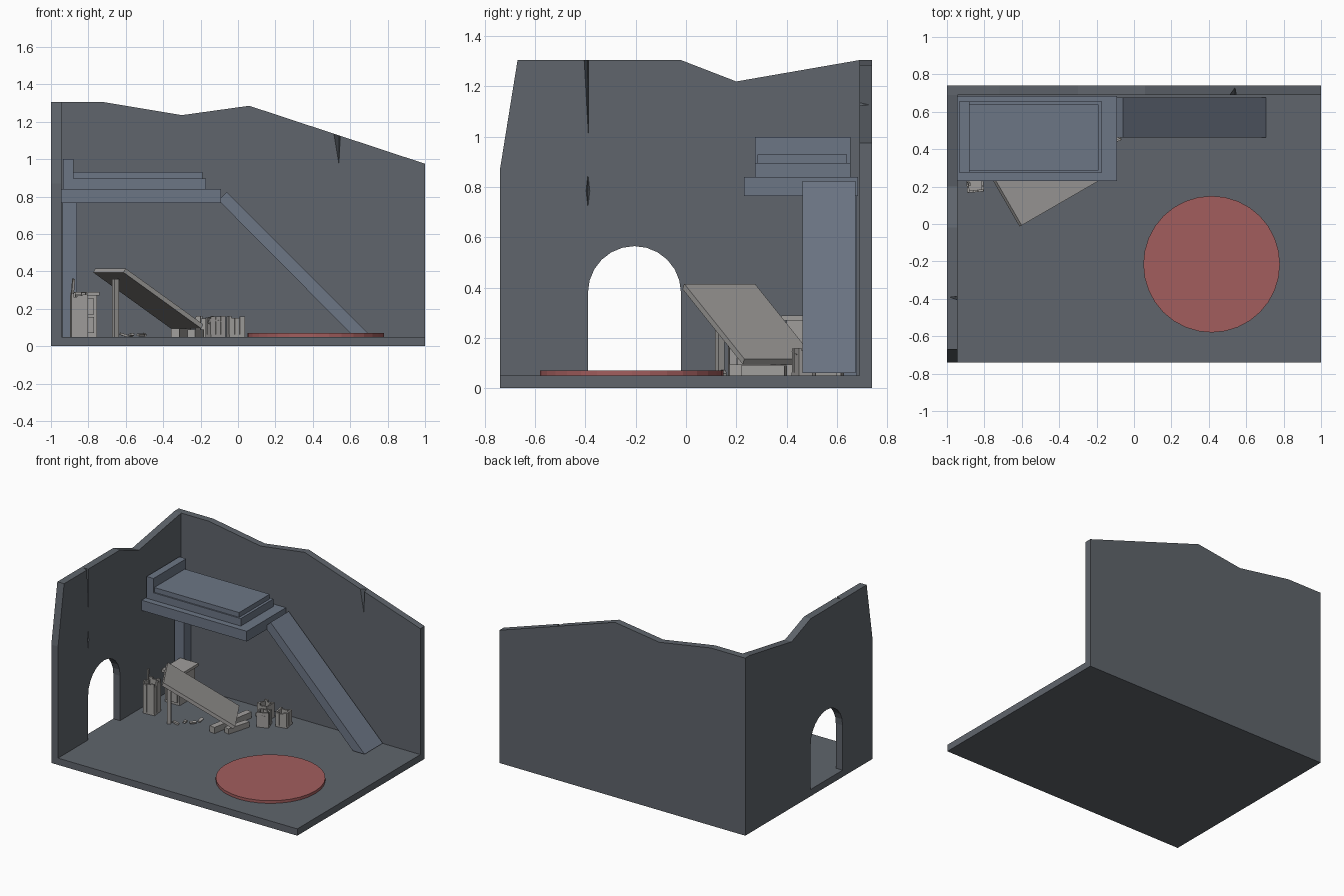
import bpy, bmesh, math, random
from mathutils import Vector, Matrix, Euler

if "Cube" in bpy.data.objects:
    bpy.data.objects.remove(bpy.data.objects["Cube"])

random.seed(4)


def material(name, r, g, b):
    m = bpy.data.materials.new(name)
    m.diffuse_color = (r, g, b, 1)
    m.use_nodes = True
    m.node_tree.nodes["Principled BSDF"].inputs["Base Color"].default_value = m.diffuse_color
    return m


STONE = material("stone", 0.115, 0.13, 0.15)
BLUE = material("slate_blue", 0.15, 0.18, 0.235)
RED = material("rug_red", 0.36, 0.11, 0.11)
WOOD = material("old_wood", 0.35, 0.34, 0.33)


def finish(name, bm, mat=None):
    bmesh.ops.recalc_face_normals(bm, faces=bm.faces)
    me = bpy.data.meshes.new(name)
    bm.to_mesh(me)
    bm.free()
    ob = bpy.data.objects.new(name, me)
    bpy.context.collection.objects.link(ob)
    if mat:
        me.materials.append(mat)
    return ob


def add_block(bm, centre, size, rot=(0, 0, 0)):
    m = Matrix.LocRotScale(Vector(centre), Euler(rot), Vector(size))
    bmesh.ops.create_cube(bm, size=1, matrix=m)


def block(name, centre, size, mat, rot=(0, 0, 0)):
    bm = bmesh.new()
    add_block(bm, centre, size, rot)
    return finish(name, bm, mat)


def box(name, x, y, z, mat):
    c = [(a + b) / 2 for a, b in (x, y, z)]
    s = [b - a for a, b in (x, y, z)]
    return block(name, c, s, mat)


def prism(name, points, along, offset, depth, mat):
    """Extrude a flat outline (horizontal, z) along the x or y axis."""
    bm = bmesh.new()
    vs = [bm.verts.new((offset, h, z) if along == "x" else (h, offset, z)) for h, z in points]
    face = bm.faces.new(vs)
    ext = bmesh.ops.extrude_face_region(bm, geom=[face])["geom"]
    move = (depth, 0, 0) if along == "x" else (0, depth, 0)
    bmesh.ops.translate(bm, vec=move, verts=[g for g in ext if isinstance(g, bmesh.types.BMVert)])
    return finish(name, bm, mat)


def carve(wall, points):
    """Cut a convex crack out of a wall."""
    bm = bmesh.new()
    bmesh.ops.convex_hull(bm, input=[bm.verts.new(p) for p in points])
    cutter = finish("crack_cutter", bm)
    cutter.hide_render = True
    mod = wall.modifiers.new("crack", "BOOLEAN")
    mod.object, mod.operation, mod.solver = cutter, "DIFFERENCE", "EXACT"
    bpy.context.view_layer.objects.active = wall
    bpy.ops.object.modifier_apply(modifier=mod.name)
    bpy.data.objects.remove(cutter)


# Floor slab
box("floor", (-1, 1), (-0.74, 0.74), (0, 0.05), STONE)

# Back wall with ragged top and a crack
back = prism("back_wall", [(-1, 0.05), (1, 0.05), (1, 0.975), (0.06, 1.285), (-0.3, 1.235),
                           (-0.72, 1.305), (-1, 1.305)], "y", 0.69, 0.05, STONE)
carve(back, [(0.54, 0.69, 0.97), (0.48, 0.68, 1.29), (0.555, 0.68, 1.29), (0.54, 0.77, 1.29)])

# Left wall: ragged top, arched doorway in the outline
arch = [(-0.205 + 0.185 * math.cos(math.pi * i / 12), 0.38 + 0.185 * math.sin(math.pi * i / 12))
        for i in range(13)]
left = prism("left_wall", [(0.69, 0.05), (-0.02, 0.05)] + arch +
             [(-0.39, 0.05), (-0.74, 0.05), (-0.74, 0.87), (-0.67, 1.305), (-0.02, 1.305),
              (0.2, 1.22), (0.69, 1.305)], "x", -1, 0.055, STONE)
carve(left, [(-0.945, -0.388, 1.0), (-0.935, -0.41, 1.33), (-0.935, -0.386, 1.33), (-0.985, -0.392, 1.33)])
carve(left, [(-0.945, -0.39, 0.72), (-0.945, -0.39, 0.85), (-0.935, -0.401, 0.785),
             (-0.935, -0.379, 0.785), (-0.965, -0.39, 0.785)])

# Loft bed
box("loft_platform", (-0.944, -0.09), (0.23, 0.685), (0.765, 0.84), BLUE)
box("loft_post", (-0.938, -0.86), (0.6, 0.68), (0.05, 0.765), BLUE)
box("headboard", (-0.935, -0.88), (0.275, 0.655), (0.84, 1.0), BLUE)
box("mattress", (-0.88, -0.17), (0.275, 0.655), (0.84, 0.895), BLUE)
box("blanket", (-0.88, -0.19), (0.285, 0.64), (0.895, 0.93), BLUE)
prism("ramp", [(-0.06, 0.825), (-0.105, 0.78), (0.61, 0.06), (0.705, 0.06)], "y", 0.463, 0.212, BLUE)

# Round rug
bm = bmesh.new()
bmesh.ops.create_cone(bm, cap_ends=True, segments=32, radius1=0.365, radius2=0.365, depth=0.02,
                      matrix=Matrix.Translation((0.415, -0.215, 0.06)))
finish("rug", bm, RED)

# Collapsed table: tilted top, one standing leg, one fallen leg
yaw, tilt = math.radians(30), math.radians(32)
block("table_top", (-0.48, 0.25, 0.255), (0.565, 0.325, 0.025), WOOD, (0, tilt, yaw))
block("table_leg", (-0.655, 0.135, 0.205), (0.028, 0.028, 0.31), WOOD, (0, 0, yaw))
block("fallen_leg", (-0.305, 0.35, 0.0725), (0.045, 0.35, 0.045), WOOD, (0, 0, math.radians(-10)))
block("fallen_brace", (-0.225, 0.31, 0.07), (0.04, 0.18, 0.04), WOOD, (0, 0, math.radians(-16)))


def crate(name, x, y, size, height, turn, lean=0.0):
    """Open crate made from uneven upright boards around a base."""
    bm = bmesh.new()
    t = 0.012
    add_block(bm, (0, 0, t / 2), (size, size, t))
    for side in range(4):
        spin = Matrix.Rotation(side * math.pi / 2, 4, "Z")
        for i in (-1, 0, 1):
            h = height * random.uniform(0.86, 1)
            c = spin @ Vector((i * size / 3.1, size / 2 - t / 2, h / 2))
            add_block(bm, c, (size / 3.3, t, h), (0, 0, side * math.pi / 2))
    ob = finish(name, bm, WOOD)
    ob.location = (x, y, 0.05)
    ob.rotation_euler = (lean, 0, math.radians(turn))
    return ob


# Broken crates beneath the loft
crate("front_crate", -0.12, 0.475, 0.085, 0.112, 20)
crate("right_crate", -0.012, 0.55, 0.085, 0.112, 10)
crate("back_crate", -0.18, 0.58, 0.085, 0.112, -8)
block("loose_board", (-0.125, 0.44, 0.13), (0.07, 0.012, 0.03), WOOD, (0.4, 0.2, 0.3))

# Tall broken cabinet by the wall with a splinter
crate("tall_crate", -0.85, 0.215, 0.09, 0.24, 5)
block("splinter", (-0.882, 0.215, 0.32), (0.012, 0.015, 0.08), WOOD, (0.1, 0.05, 0.3))

# Nightstand behind the table
box("nightstand_body", (-0.875, -0.755), (0.4, 0.58), (0.05, 0.27), WOOD)
box("nightstand_top", (-0.89, -0.74), (0.38, 0.6), (0.27, 0.29), WOOD)
for i in range(2):
    z = 0.07 + i * 0.1
    box(f"drawer_{i + 1}", (-0.86, -0.77), (0.39, 0.4), (z, z + 0.085), WOOD)

# Splinters on the floor
for i, (x, y) in enumerate([(-0.61, 0.15), (-0.57, 0.2), (-0.52, 0.22), (-0.5, 0.28)]):
    block(f"debris_{i + 1}", (x, y, 0.06), (0.045, 0.018, 0.012), WOOD,
          (0.15 * i, 0.3 - 0.15 * i, random.uniform(0, 3)))
